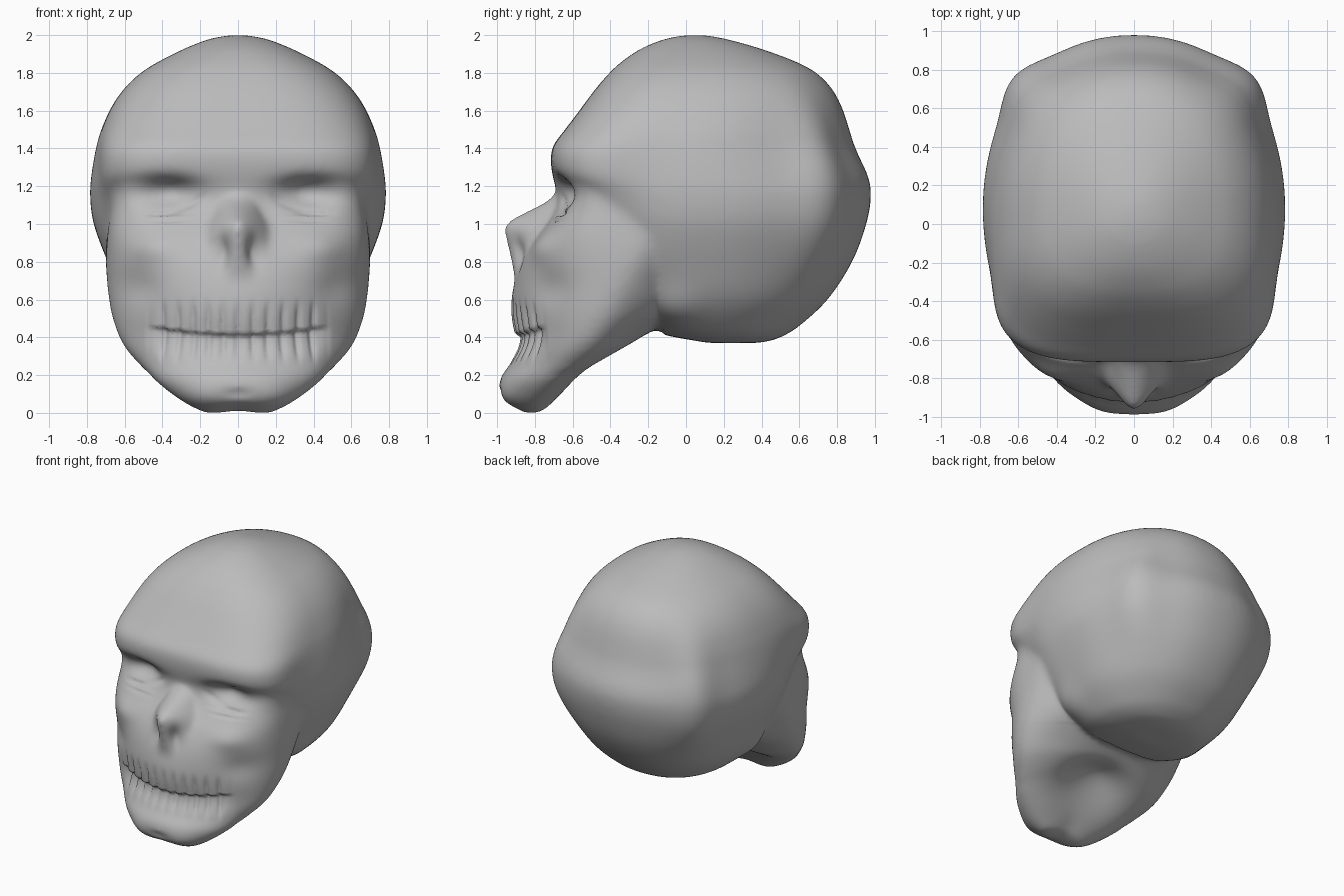
import bpy, bmesh
from math import cos, sin, pi, exp, copysign

if "Cube" in bpy.data.objects:
    bpy.data.objects.remove(bpy.data.objects["Cube"])

bone = bpy.data.materials.new("bone grey")
bone.use_nodes = True
GREY = (0.5, 0.5, 0.5, 1)
bone.diffuse_color = GREY
bone.node_tree.nodes["Principled BSDF"].inputs["Base Color"].default_value = GREY


def refine(rows, steps=5):
    """Smooth curve through the slice values."""
    out = []
    for i in range(len(rows) - 1):
        quad = [rows[max(0, min(len(rows) - 1, i + k))] for k in (-1, 0, 1, 2)]
        for s in range(steps):
            t = s / steps
            out.append([b + t / 2 * (c - a + t * (2 * a - 5 * b + 4 * c - d
                                                  + t * (3 * (b - c) + d - a)))
                        for a, b, c, d in zip(*quad)])
    return out + [rows[-1]]


def loft(bm, rows, widest, back_power):
    """Stack of rounded-box slices: height, half width, front y, back y, squareness."""
    rings = []
    for z, half, front, back, power in refine(rows):
        mid = front + (back - front) * widest
        ring = []
        for i in range(72):
            a = 2 * pi * i / 72
            c, s = cos(a), sin(a)
            p = power if s < 0 else back_power
            reach = mid - front if s < 0 else back - mid
            ring.append(bm.verts.new((half * copysign(abs(c) ** (2 / p), c),
                                      mid + reach * copysign(abs(s) ** (2 / p), s), z)))
        rings.append(ring)
    for low, high in zip(rings, rings[1:]):
        for i in range(72):
            j = (i + 1) % 72
            bm.faces.new((low[i], low[j], high[j], high[i]))
    bm.faces.new(rings[0][::-1])
    bm.faces.new(rings[-1])


# Braincase
cranium = [
    (.37, .13, .12, .38, 2), (.385, .27, .03, .46, 2), (.41, .37, -.1, .52, 2.1),
    (.46, .46, -.24, .6, 2.1), (.6, .59, -.36, .75, 2.3), (.8, .69, -.47, .88, 2.7),
    (1, .765, -.54, .955, 3.1), (1.15, .785, -.62, .98, 3.5), (1.25, .78, -.7, .965, 3.7),
    (1.35, .765, -.717, .92, 3.8), (1.42, .75, -.7, .89, 3.7), (1.5, .725, -.64, .865, 3.4),
    (1.62, .67, -.55, .825, 3.1), (1.72, .6, -.475, .77, 2.9), (1.8, .515, -.405, .69, 2.7),
    (1.86, .42, -.34, .58, 2.5), (1.93, .28, -.235, .39, 2.2), (1.98, .15, -.11, .21, 2),
    (2, .04, 0, .1, 2)]

# Jaw, teeth, cheeks and eye sockets
face = [
    (-.01, .17, -.86, -.74, 2.4), (.03, .25, -.92, -.68, 2.2), (.08, .33, -.98, -.6, 2),
    (.15, .42, -.99, -.51, 1.9), (.2, .47, -.975, -.44, 1.9), (.26, .53, -.93, -.35, 1.9),
    (.33, .59, -.905, -.26, 1.9), (.4, .63, -.905, -.19, 1.8), (.5, .665, -.925, -.08, 1.8),
    (.6, .685, -.925, .0, 1.9), (.72, .7, -.9, .08, 2.1), (.82, .71, -.86, .14, 2.4),
    (.92, .715, -.8, .18, 2.8), (1, .715, -.735, .2, 3.2), (1.07, .71, -.695, .2, 3.4),
    (1.15, .705, -.685, .2, 3.5), (1.21, .7, -.695, .2, 3.6), (1.28, .69, -.71, .2, 3.6),
    (1.35, .67, -.7, .1, 3.5), (1.42, .6, -.6, .1, 3.2)]

# Nasal ridge
nose = [
    (.66, .3, -.9, -.6, 2), (.78, .27, -.92, -.6, 1.7), (.88, .24, -.945, -.6, 1.5),
    (.96, .21, -.965, -.6, 1.4), (1.01, .19, -.95, -.55, 1.4), (1.06, .17, -.86, -.5, 1.5),
    (1.12, .16, -.74, -.5, 1.8), (1.19, .16, -.68, -.5, 2), (1.28, .2, -.7, -.5, 2.2),
    (1.36, .2, -.67, -.5, 2.2)]


def make_solid(name, rows, widest, back_power):
    bm = bmesh.new()
    loft(bm, rows, widest, back_power)
    mesh = bpy.data.meshes.new(name)
    bm.to_mesh(mesh)
    bm.free()
    ob = bpy.data.objects.new(name, mesh)
    bpy.context.collection.objects.link(ob)
    return ob


parts = [make_solid("skull", cranium, .42, 2.2), make_solid("face", face, .56, 1.9),
         make_solid("nose", nose, .9, 2.4)]
bpy.ops.object.select_all(action="DESELECT")
for ob in parts:
    ob.select_set(True)
skull = parts[0]
bpy.context.view_layer.objects.active = skull
bpy.ops.object.join()

# Fuse the volumes and soften the joins
fuse = skull.modifiers.new("fuse", "REMESH")
fuse.mode = "VOXEL"
fuse.voxel_size = .015
soften = skull.modifiers.new("soften", "SMOOTH")
soften.factor = .5
soften.iterations = 30
for name in ("fuse", "soften"):
    bpy.ops.object.modifier_apply(modifier=name)


def bell(d, radius):
    return exp(-(d / radius) ** 2)


def ramp(v, low, high):
    t = min(1, max(0, (v - low) / (high - low)))
    return t * t * (3 - 2 * t)


# Mirrored soft dents (negative) and swellings: centre, radii, amount
touches = [
    ((.37, -.66, 1.16), (.17, .2, .075), -.1),    # under the brow
    ((.09, -.9, .85), (.04, .12, .08), -.035),    # nostril
    ((.5, -.66, .66), (.12, .2, .1), -.025),      # hollow below cheekbone
    ((.44, -.76, .87), (.12, .15, .07), .02),     # cheekbone
    ((.56, -.08, .55), (.14, .14, .12), .03),     # web behind the jaw
    ((.75, -.32, 1.15), (.15, .22, .3), -.035),   # temple
    ((.56, .7, 1.25), (.17, .17, .45), .065),     # back corner of the braincase
    ((0, -.97, .1), (.08, .1, .03), -.012),       # chin notch
    ((.17, -.93, .1), (.1, .1, .08), .01),        # chin corners
    ((0, -.8, 0), (.1, .2, .05), -.015),          # chin underside
    ((.38, -.7, 1.06), (.1, .2, .01), -.012),     # eyelid slit
    ((.38, -.7, 1.02), (.1, .2, .01), -.01),      # lower lid fold
]


def sculpt(co, n):
    x = abs(co.x)
    push = 0
    for (cx, cy, cz), (rx, ry, rz), amount in touches:
        push += amount * bell(x - cx, rx) * bell(co.y - cy, ry) * bell(co.z - cz, rz)
    # Lid crease running down and outward from the nose
    if co.y < -.5 and .15 < x < .55:
        fade = ramp(x, .15, .22) * (1 - ramp(x, .42, .55))
        push -= .012 * fade * bell(co.z - (1.15 - .6 * (x - .17) + (x - .17) ** 2), .015)
    # Teeth, with the bite line curving up towards the corners
    if co.y < -.5 and n.y < .2:
        bite = .41 + .2 * x * x
        sides = 1 - ramp(x, .4, .5)
        rows = ramp(co.z, .24, .36) * (1 - ramp(co.z, .5, .62))
        push -= .016 * sides * rows * bell((x + .04) % .08 - .04, .014)
        push -= .028 * sides * (1 - ramp(co.z, bite - .008, bite + .008)) * ramp(co.z, .27, bite)
    return push


bm = bmesh.new()
bm.from_mesh(skull.data)
bm.normal_update()
moves = [(v, v.normal * sculpt(v.co, v.normal)) for v in bm.verts]
for v, step in moves:
    # Hollow between the sides of the jaw
    if v.normal.z < -.1 and v.co.z < .5 and v.co.y < -.12:
        step.z += .17 * bell(v.co.x, .28) * bell(v.co.y + .46, .2)
    v.co += step
bm.to_mesh(skull.data)
bm.free()

skull.data.materials.clear()
skull.data.materials.append(bone)
bpy.ops.object.shade_smooth()
